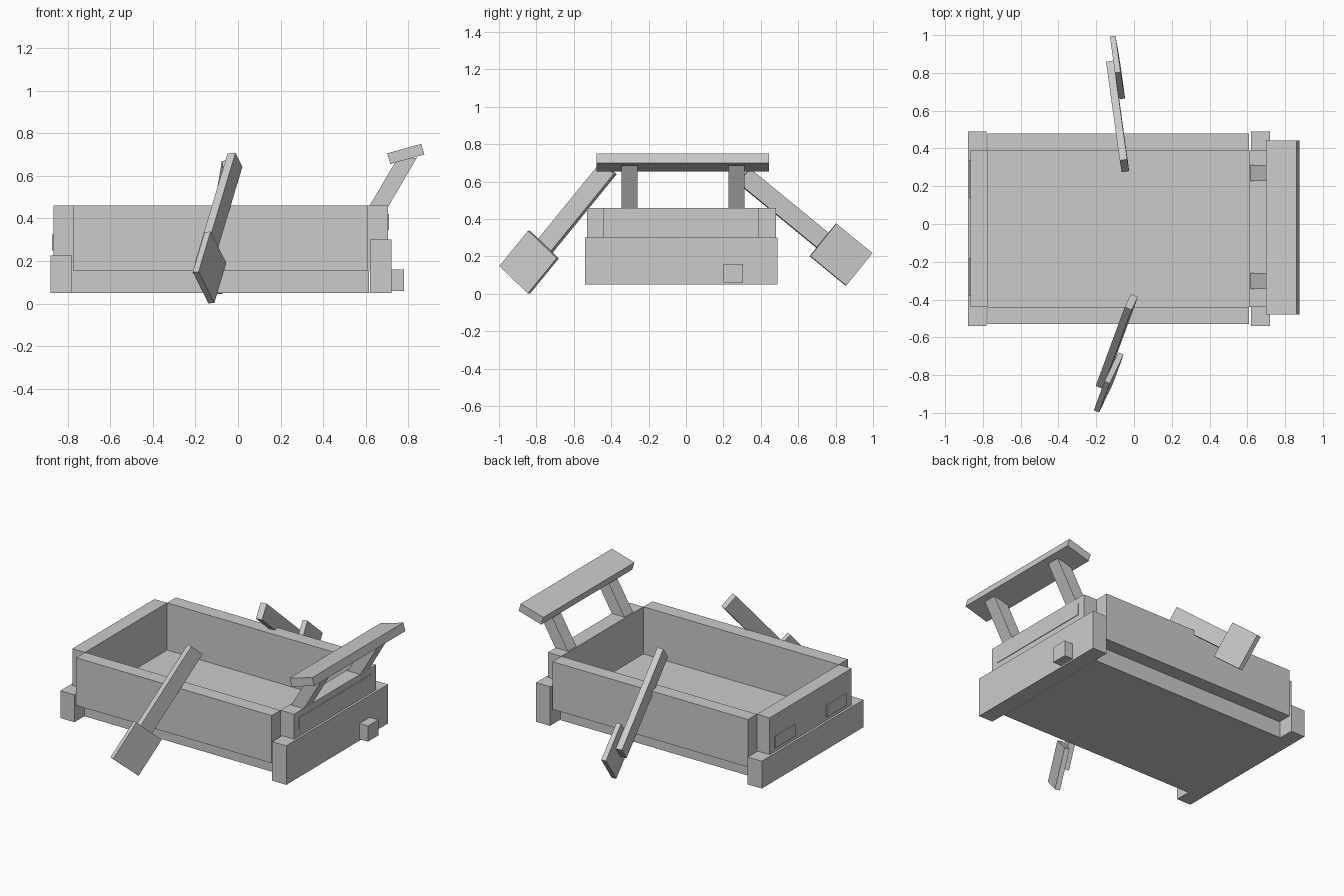
import bpy
import bmesh
from mathutils import Vector, Matrix

cube = bpy.data.objects.get("Cube")
if cube:
    bpy.data.objects.remove(cube, do_unlink=True)

grey = bpy.data.materials.new("plain grey")
grey.use_nodes = True
COLOUR = (0.6, 0.6, 0.6, 1.0)
grey.diffuse_color = COLOUR
grey.node_tree.nodes["Principled BSDF"].inputs["Base Color"].default_value = COLOUR


def finish(name, bm):
    bmesh.ops.recalc_face_normals(bm, faces=bm.faces)
    mesh = bpy.data.meshes.new(name)
    bm.to_mesh(mesh)
    bm.free()
    mesh.materials.append(grey)
    obj = bpy.data.objects.new(name, mesh)
    bpy.context.collection.objects.link(obj)
    return obj


def box(name, x, y, z):
    """Box from its (min, max) range on each axis."""
    size = Vector([r[1] - r[0] for r in (x, y, z)])
    mid = Vector([(r[0] + r[1]) / 2 for r in (x, y, z)])
    bm = bmesh.new()
    bmesh.ops.create_cube(bm, size=1, matrix=Matrix.Translation(mid) @ Matrix.Diagonal(size.to_4d()))
    return finish(name, bm)


def prism(name, profile, y0, y1):
    """Profile of (x, z) points extruded along y."""
    bm = bmesh.new()
    face = bm.faces.new([bm.verts.new((x, y0, z)) for x, z in profile])
    new = bmesh.ops.extrude_face_region(bm, geom=[face])["geom"]
    verts = [g for g in new if isinstance(g, bmesh.types.BMVert)]
    bmesh.ops.translate(bm, verts=verts, vec=(0, y1 - y0, 0))
    return finish(name, bm)


def oar(side, centre, along, across):
    """Square blade with a shaft laid on its rear face."""
    u = Vector(along).normalized()
    v = Vector(across)
    v = (v - u * v.dot(u)).normalized()
    n = u.cross(v)
    if n.x < 0:
        v, n = -v, -n
    frame = Matrix((u, v, n)).transposed().to_4x4()
    frame.translation = Vector(centre)
    blade = box(side + "_oar_blade", (-0.125, 0.125), (-0.112, 0.112), (-0.03, 0))
    shaft = box(side + "_oar_shaft", (-0.01, 0.67), (-0.05, 0.05), (-0.07, -0.03))
    for part in (blade, shaft):
        part.data.transform(frame)


# Tub: floor block, long walls and end walls
INNER = (-0.44, 0.39)
box("floor_block", (-0.78, 0.615), INNER, (0.05, 0.158))
for name, y in (("right_wall", (-0.53, -0.44)), ("left_wall", (0.39, 0.48))):
    box(name, (-0.775, 0.61), y, (0.155, 0.46))
box("nose_wall", (-0.865, -0.775), INNER, (0.155, 0.46))
box("tail_wall", (0.61, 0.705), INNER, (0.155, 0.46))

# Bumpers and the small pipe block
box("nose_bumper", (-0.88, -0.78), (-0.54, 0.49), (0.05, 0.225))
box("tail_bumper", (0.62, 0.72), (-0.54, 0.49), (0.05, 0.30))
box("exhaust_block", (0.72, 0.78), (0.20, 0.305), (0.06, 0.16))

# Thin lamp plates at the nose and one wide plate at the tail
for name, y in (("right_lamp", (-0.38, -0.18)), ("left_lamp", (0.14, 0.34))):
    box(name, (-0.873, -0.865), y, (0.25, 0.325))
box("tail_plate", (0.705, 0.709), (-0.39, 0.34), (0.345, 0.42))

# Rear wing on two slanted posts
for name, y in (("right_wing_post", -0.345), ("left_wing_post", 0.227)):
    prism(name, [(0.615, 0.455), (0.705, 0.455), (0.84, 0.685), (0.742, 0.67)], y, y + 0.085)
prism("wing_board", [(0.70, 0.705), (0.86, 0.75), (0.875, 0.70), (0.715, 0.655)], -0.478, 0.443)

# Oars, one leaning out over each long wall
oar("right", (-0.12, -0.845, 0.17), (0.057, 0.155, 0.19), (0.075, 0.155, -0.15))
oar("left", (-0.0725, 0.831, 0.21), (0.027, -0.195, 0.16), (-0.024, 0.14, 0.17))
